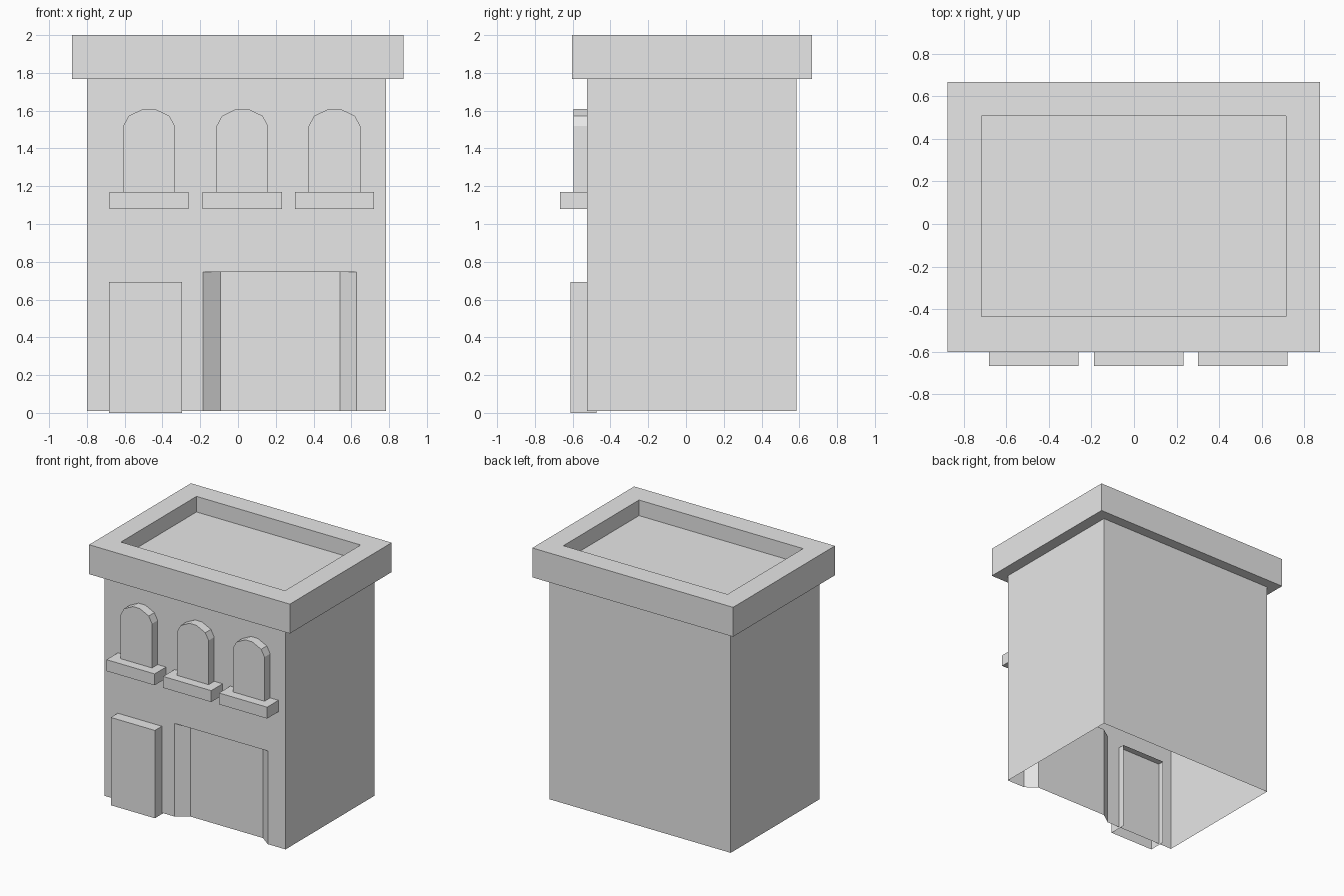
import bpy, bmesh

cube = bpy.data.objects.get("Cube")
if cube:
    bpy.data.objects.remove(cube, do_unlink=True)

# Single plaster colour
grey = bpy.data.materials.new("plain_grey")
grey.use_nodes = True
colour = (0.8, 0.8, 0.8, 1)
grey.diffuse_color = colour
grey.node_tree.nodes["Principled BSDF"].inputs["Base Color"].default_value = colour

FRONT = -0.525


def finish(name, bm):
    bmesh.ops.remove_doubles(bm, verts=bm.verts, dist=0.0005)
    mesh = bpy.data.meshes.new(name)
    bm.to_mesh(mesh)
    bm.free()
    mesh.materials.append(grey)
    obj = bpy.data.objects.new(name, mesh)
    bpy.context.collection.objects.link(obj)
    return obj


def ring(bm, outline, z):
    return [bm.verts.new((x, y, z)) for x, y in outline]


def bridge(bm, low, high):
    for i in range(len(low)):
        j = (i + 1) % len(low)
        bm.faces.new((low[i], low[j], high[j], high[i]))


def rect(x0, x1, y0, y1):
    return [(x0, y0), (x1, y0), (x1, y1), (x0, y1)]


def relief(name, profile, front, back, open_edges=(), back_face=False):
    """Extrude an x-z profile, counter-clockwise from the front, toward the wall."""
    bm = bmesh.new()
    near = [bm.verts.new((x, front, z)) for x, z in profile]
    far = [bm.verts.new((x, back, z)) for x, z in profile]
    bm.faces.new(near)
    if back_face:
        bm.faces.new(far[::-1])
    for i in range(len(near)):
        j = (i + 1) % len(near)
        if i not in open_edges:
            bm.faces.new((near[j], near[i], far[i], far[j]))
    return finish(name, bm)


# Building shell: open underneath, with a splayed shopfront recess
bm = bmesh.new()
base = rect(-0.8, 0.783, FRONT, 0.585)
notch = [(-0.185, FRONT), (-0.093, FRONT + 0.065),
         (0.54, FRONT + 0.065), (0.628, FRONT)]
footprint = [base[0]] + notch + base[1:]
lintel = 0.745
low, high = ring(bm, footprint, 0.01), ring(bm, footprint, lintel)
bridge(bm, low, high)
bm.faces.new(high[1:5])

# Upper wall, overhanging cornice, parapet and sunken roof
cornice = rect(-0.878, 0.875, -0.603, 0.667)
inner = rect(-0.718, 0.715, -0.435, 0.508)
levels = [(base, lintel), (base, 1.768), (cornice, 1.768),
          (cornice, 2.0), (inner, 2.0), (inner, 1.877)]
rings = [ring(bm, outline, z) for outline, z in levels]
for a, b in zip(rings, rings[1:]):
    bridge(bm, a, b)
bm.faces.new(rings[-1])
finish("building_shell", bm)

# Door slab, open at the back and underneath
relief("door", rect(-0.682, -0.297, 0.0, 0.693), -0.612, -0.475, open_edges=(0,))

# Arched windows with sills
arch = [(-0.137, 1.17), (0.137, 1.17), (0.137, 1.518), (0.108, 1.572),
        (0.03, 1.61), (-0.03, 1.61), (-0.108, 1.572), (-0.137, 1.518)]
for side, cx in (("right", -0.471), ("middle", 0.023), ("left", 0.511)):
    relief(side + "_window", [(cx + x, z) for x, z in arch], -0.595, FRONT)
    relief(side + "_sill", rect(cx - 0.21, cx + 0.21, 1.08, 1.17),
           -0.667, FRONT, back_face=True)
